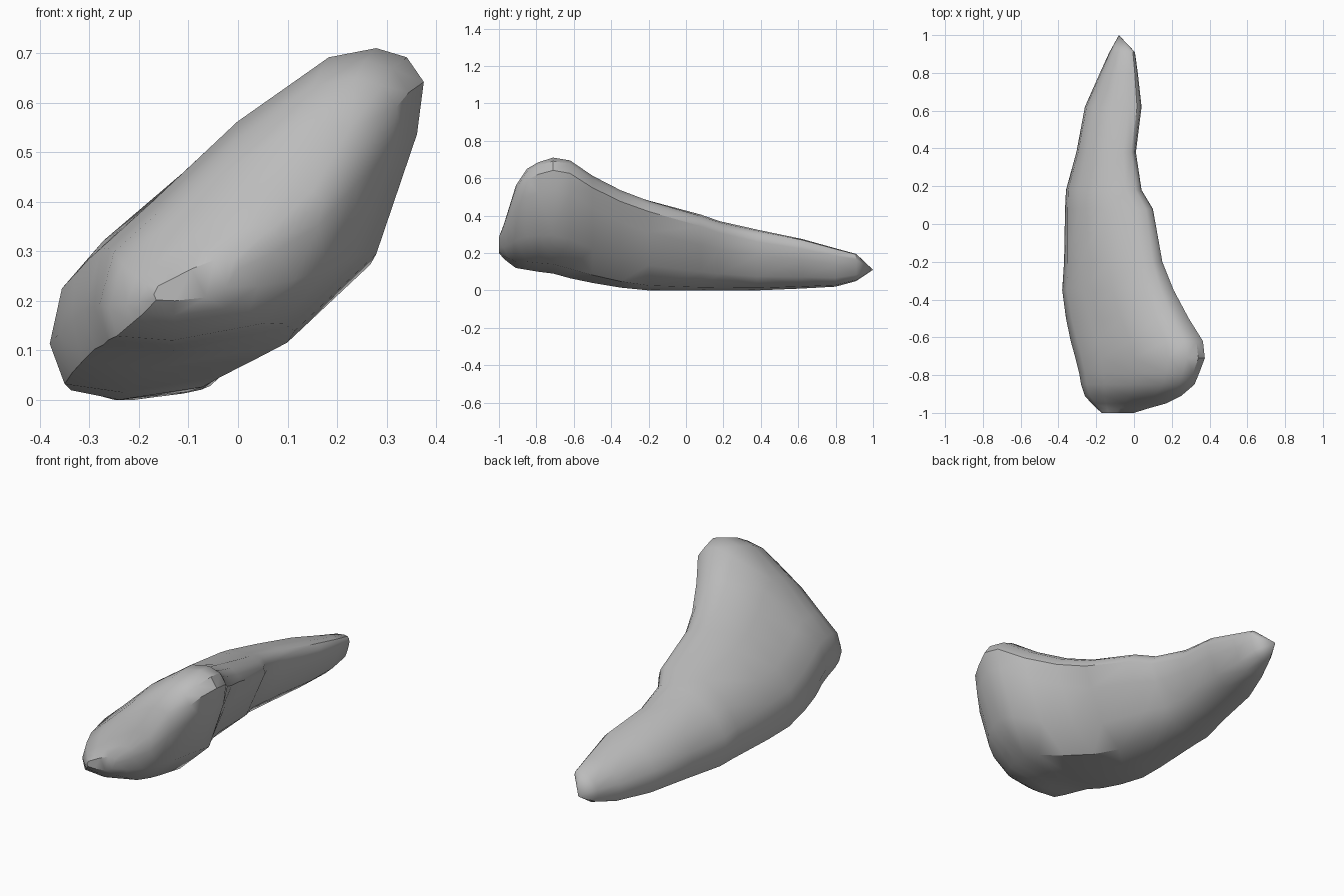
import bpy, bmesh, math

cube = bpy.data.objects.get("Cube")
if cube:
    bpy.data.objects.remove(cube, do_unlink=True)

# Single stone colour
stone = bpy.data.materials.new("stone_grey")
stone.use_nodes = True
grey = (0.5, 0.5, 0.5, 1)
stone.diffuse_color = grey
stone.node_tree.nodes["Principled BSDF"].inputs["Base Color"].default_value = grey

# Leaning outlines inside a unit box: blunt head, undercut middle, fuller tail
HEAD = [(.03, .02), (.25, 0), (.62, .08), (.86, .33), (.98, .72), (1, .89), (.95, .97),
        (.86, 1), (.72, .97), (.45, .76), (.2, .5), (.05, .35), (0, .15)]
MIDDLE = [(.08, .05), (.25, 0), (.55, .04), (.75, .25), (.89, .6), (1, .86), (.98, .93),
          (.92, .98), (.8, 1), (.45, .95), (.16, .7), (.03, .47), (0, .24)]
TAIL = [(.1, .06), (.3, 0), (.62, .04), (.83, .23), (.95, .58), (1, .8), (.98, .91),
        (.92, .98), (.78, 1), (.45, .96), (.16, .75), (.03, .5), (0, .28)]

# Stations along the body: y, left and right x, low and high z
STATIONS = [
    (-1, -.17, 0, .2, .285),
    (-.975, -.2, .08, .17, .35),
    (-.95, -.225, .17, .15, .43),
    (-.91, -.26, .25, .12, .56),
    (-.85, -.28, .32, .11, .65),
    (-.79, -.29, .345, .1, .685),
    (-.71, -.31, .375, .09, .71),
    (-.62, -.335, .365, .065, .695),
    (-.5, -.36, .29, .04, .615),
    (-.35, -.38, .21, .015, .54),
    (-.2, -.37, .15, 0, .485),
    (.08, -.365, .1, 0, .405),
    (.18, -.36, .04, 0, .37),
    (.38, -.305, .01, 0, .325),
    (.62, -.26, .04, .01, .275),
    (.8, -.18, .02, .02, .225),
    (.91, -.13, .005, .05, .195),
]


def blend(a, b, t):
    t = min(1, max(0, t))
    return [(p[0] + (q[0] - p[0]) * t, p[1] + (q[1] - p[1]) * t) for p, q in zip(a, b)]


def section(bm, y, x0, x1, z0, z1):
    """Blend the outlines by station and fit the result to its box."""
    outline = blend(blend(HEAD, MIDDLE, (y + .6) / .6), TAIL, y / .35)
    return [bm.verts.new((x0 + (x1 - x0) * u, y, z0 + (z1 - z0) * v)) for u, v in outline]


# Loft the body, cap the blunt head and close the tail to a point
bm = bmesh.new()
rings = [section(bm, *s) for s in STATIONS]
n = len(HEAD)
for a, b in zip(rings, rings[1:]):
    for i in range(n):
        j = (i + 1) % n
        bm.faces.new((a[i], a[j], b[j], b[i]))
bm.faces.new(rings[0])
tip = bm.verts.new((-.08, 1, .11))
for i in range(n):
    bm.faces.new((rings[-1][i], rings[-1][(i + 1) % n], tip))
bmesh.ops.triangulate(bm, faces=bm.faces[:])
bmesh.ops.recalc_face_normals(bm, faces=bm.faces[:])

mesh = bpy.data.meshes.new("rock_body")
bm.to_mesh(mesh)
bm.free()
rock = bpy.data.objects.new("rock_body", mesh)
bpy.context.collection.objects.link(rock)
mesh.materials.append(stone)

# Soft facets with the hardest creases kept
bpy.ops.object.select_all(action='DESELECT')
rock.select_set(True)
bpy.context.view_layer.objects.active = rock
bpy.ops.object.shade_smooth_by_angle(angle=math.radians(35))
